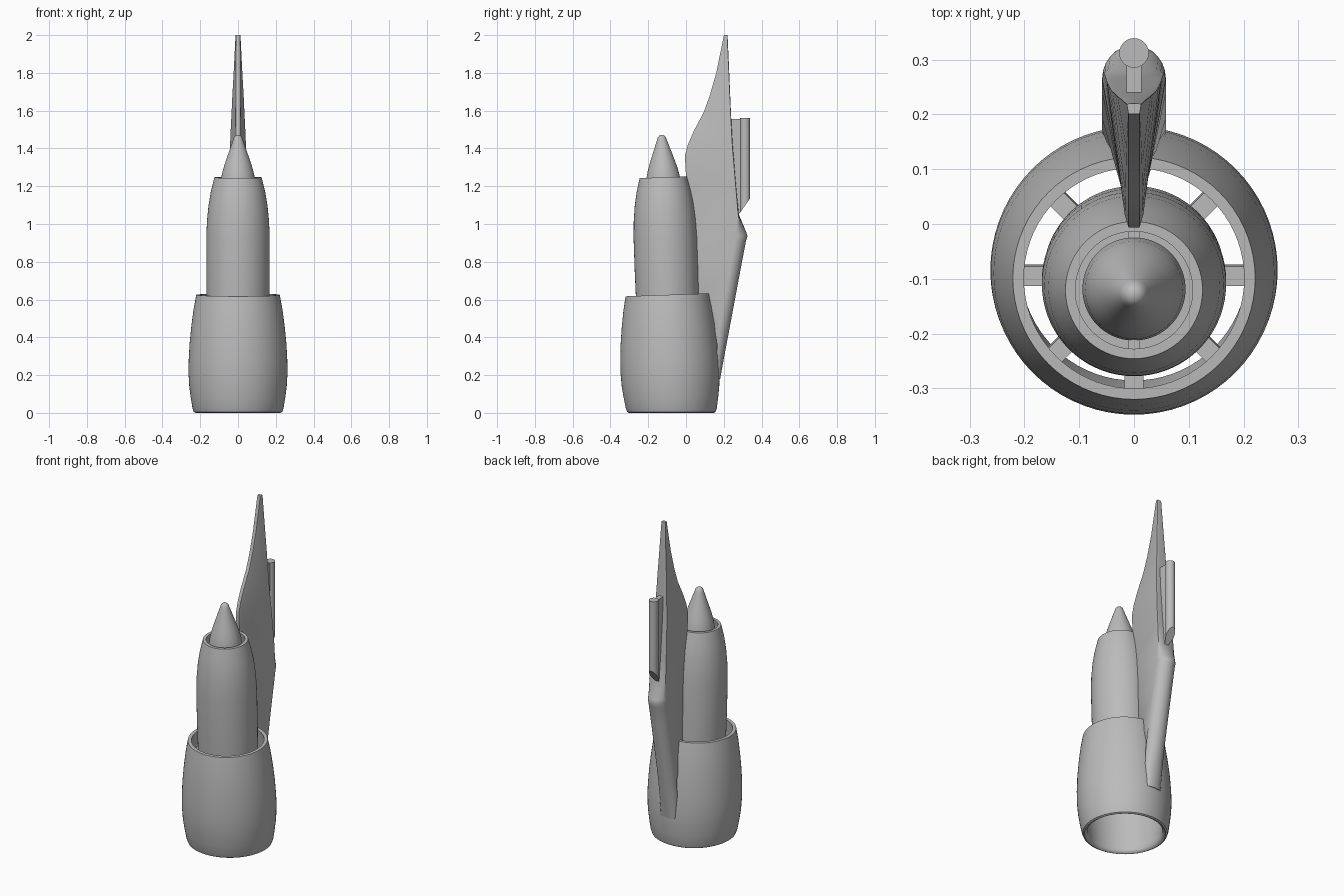
import bpy, bmesh, math

cube = bpy.data.objects.get("Cube")
if cube:
    bpy.data.objects.remove(cube, do_unlink=True)

grey = bpy.data.materials.new("plain_grey")
grey.use_nodes = True
grey.diffuse_color = (0.5, 0.5, 0.5, 1)
grey.node_tree.nodes["Principled BSDF"].inputs["Base Color"].default_value = (0.5, 0.5, 0.5, 1)

TILT = 0.035      # lean of the engine axis


def axis_y(z):
    return -0.077 - TILT * z


def finish(name, bm, smooth=True):
    bmesh.ops.remove_doubles(bm, verts=bm.verts, dist=1e-5)
    bmesh.ops.recalc_face_normals(bm, faces=bm.faces)
    mesh = bpy.data.meshes.new(name)
    bm.to_mesh(mesh)
    bm.free()
    obj = bpy.data.objects.new(name, mesh)
    bpy.context.collection.objects.link(obj)
    mesh.materials.append(grey)
    if smooth:
        bpy.ops.object.select_all(action="DESELECT")
        obj.select_set(True)
        bpy.context.view_layer.objects.active = obj
        bpy.ops.object.shade_smooth_by_angle(angle=math.radians(35))
    return obj


def loft(name, rings, wrap=False, cap=False):
    """Skin a list of equally long closed rings."""
    bm = bmesh.new()
    loops = [[bm.verts.new(p) for p in ring] for ring in rings]
    pairs = list(zip(loops, loops[1:]))
    if wrap:
        pairs.append((loops[-1], loops[0]))
    n = len(loops[0])
    for a, b in pairs:
        for i in range(n):
            j = (i + 1) % n
            bm.faces.new((a[i], a[j], b[j], b[i]))
    if cap:
        bm.faces.new(loops[0])
        bm.faces.new(loops[-1])
    return finish(name, bm)


def lathe(name, profile, wrap=False, n=72):
    """Revolve (radius, height) pairs round the leaning axis; the intake stays level."""
    rings = []
    for r, z in profile:
        lean = TILT * min(1, z / 0.6)
        ring = []
        for i in range(n):
            a = math.tau * i / n
            s = r * math.sin(a)
            ring.append((r * math.cos(a), axis_y(z) + s, z + lean * s))
        rings.append(ring)
    return loft(name, rings, wrap)


def spoke(name, angle, r0, r1, z0, z1, width):
    """Radial box between two shells."""
    c, s, h = math.cos(angle), math.sin(angle), width / 2
    rings = []
    for z in (z0, z1):
        rings.append([(r * c - t * s, axis_y(z) + r * s + t * c, z)
                      for r, t in ((r0, -h), (r1, -h), (r1, h), (r0, h))])
    return loft(name, rings, cap=True)


# Fan cowl: a hollow barrel with a rounded intake lip
lathe("fan_cowl", [
    (0.215, 0.005), (0.225, 0), (0.234, 0.005), (0.241, 0.025), (0.25, 0.08),
    (0.258, 0.14), (0.262, 0.21), (0.261, 0.28), (0.256, 0.37), (0.247, 0.46),
    (0.235, 0.55), (0.221, 0.625), (0.201, 0.625), (0.212, 0.53), (0.22, 0.4),
    (0.222, 0.27), (0.216, 0.13), (0.207, 0.04), (0.208, 0.015)], wrap=True)

# Core with a domed nose and open nozzle
lathe("core_cowl", [
    (0, 0.3), (0.06, 0.31), (0.11, 0.34), (0.145, 0.39), (0.16, 0.46),
    (0.166, 0.56), (0.168, 0.75), (0.168, 0.93), (0.164, 1.02), (0.156, 1.1),
    (0.144, 1.17), (0.125, 1.247), (0.107, 1.247), (0.122, 1.16), (0.128, 1.05), (0, 1.05)])

# Exhaust cone
lathe("exhaust_cone", [
    (0.075, 1.04), (0.09, 1.12), (0.094, 1.19), (0.089, 1.245), (0.08, 1.285),
    (0.068, 1.325), (0.026, 1.445), (0.021, 1.46), (0.012, 1.469), (0, 1.472)])

# Struts holding the core and the cone
for i in range(8):
    spoke(f"duct_strut_{i + 1}", math.tau * i / 8, 0.14, 0.225, 0.42, 0.52, 0.035)
for i in range(2):
    spoke(f"nozzle_strut_{i + 1}", math.pi * (i + 0.5), 0.07, 0.118, 1.1, 1.2, 0.02)

# Pylon sections: height, front y, back y, back half width, depth of rounded back
sections = [
    (0.18, 0.165, 0.181, 0.05, 0.012), (0.3, 0.15, 0.203, 0.057, 0.04),
    (0.42, 0.11, 0.226, 0.058, 0.055), (0.55, 0.05, 0.25, 0.058, 0.058),
    (0.8, 0.035, 0.297, 0.058, 0.058), (0.91, 0.03, 0.318, 0.058, 0.058),
    (0.935, 0.03, 0.326, 0.058, 0.06), (0.955, 0.03, 0.32, 0.058, 0.056),
    (1.05, 0.025, 0.28, 0.055, 0.004), (1.18, 0.012, 0.267, 0.051, 0.002),
    (1.25, 0.0, 0.261, 0.049, 0.002), (1.36, -0.006, 0.252, 0.045, 0.002),
    (1.42, 0.01, 0.247, 0.042, 0.002), (1.49, 0.04, 0.243, 0.039, 0.002),
    (1.59, 0.093, 0.238, 0.034, 0.002), (1.68, 0.126, 0.234, 0.03, 0.002),
    (1.8, 0.16, 0.229, 0.023, 0.002), (2.0, 0.201, 0.22, 0.013, 0.002)]
rings = []
for z, yf, yb, w, depth in sections:
    length = yb - depth - yf
    fw = min(0.01, w * 0.75)
    half = [(fw, yf), (fw + (w - fw) * 0.2, yf + length * 0.09)]
    for k in range(7):
        a = math.pi / 2 * k / 6.5
        half.append((w * math.cos(a), yb - depth + depth * math.sin(a)))
    rings.append([(x, y, z) for x, y in half] + [(-x, y, z) for x, y in reversed(half)])
loft("pylon", rings, cap=True)

# Rear fairing: a tube with a slanted foot, joined to the pylon by a web
tube_y, tube_r = 0.312, 0.027
tube = []
for slanted in (True, False):
    ring = []
    for i in range(24):
        a = math.tau * i / 24
        y = tube_y + tube_r * math.sin(a)
        ring.append((tube_r * math.cos(a), y, 1.05 + (y - 0.28) * 1.45 if slanted else 1.56))
    tube.append(ring)
loft("rear_tube", tube, cap=True)

web = [[(x, y, z) for y, z in ((0.225, 1.555), (0.31, 1.555), (0.31, 1.095), (0.275, 1.045), (0.25, 1.06))]
       for x in (-0.014, 0.014)]
loft("rear_web", web, cap=True)
